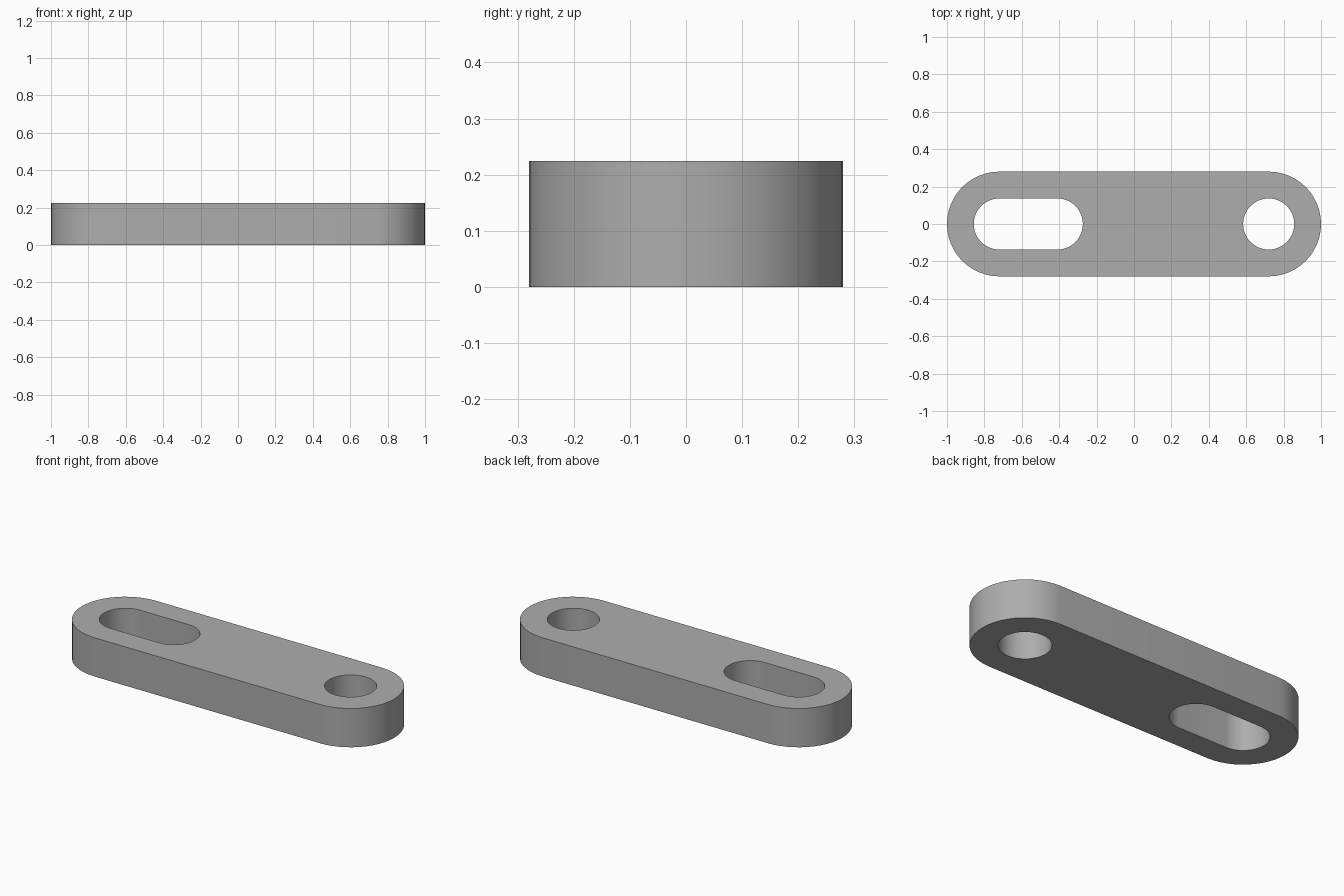
import bpy, bmesh, math

HEIGHT = 0.224
SIDES = 24  # segments per half circle

cube = bpy.data.objects.get("Cube")
if cube:
    bpy.data.objects.remove(cube, do_unlink=True)

grey = bpy.data.materials.new("plain_grey")
grey.use_nodes = True
colour = (0.42, 0.42, 0.42, 1)
grey.diffuse_color = colour
grey.node_tree.nodes["Principled BSDF"].inputs["Base Color"].default_value = colour


def stadium(x0, x1, radius):
    """Outline of a rounded slot between two centres; a circle if they match."""
    points = []
    for centre, start in ((x1, -math.pi / 2), (x0, math.pi / 2)):
        for i in range(SIDES + 1):
            a = start + math.pi * i / SIDES
            points.append((centre + radius * math.cos(a), radius * math.sin(a)))
    return points


def prism(name, outline, bottom, top):
    bm = bmesh.new()
    face = bm.faces.new([bm.verts.new((x, y, bottom)) for x, y in outline])
    grown = bmesh.ops.extrude_face_region(bm, geom=[face])
    moved = [g for g in grown["geom"] if isinstance(g, bmesh.types.BMVert)]
    bmesh.ops.translate(bm, verts=moved, vec=(0, 0, top - bottom))
    bmesh.ops.remove_doubles(bm, verts=bm.verts[:], dist=1e-5)
    bmesh.ops.recalc_face_normals(bm, faces=bm.faces[:])
    mesh = bpy.data.meshes.new(name)
    bm.to_mesh(mesh)
    bm.free()
    mesh.materials.append(grey)
    obj = bpy.data.objects.new(name, mesh)
    bpy.context.collection.objects.link(obj)
    return obj


# Rounded bar
bar = prism("link_bar", stadium(-0.72, 0.72, 0.28), 0, HEIGHT)

# Long slot on one end, round hole on the other
for name, x0, x1 in (("slot_cutter", -0.72, -0.41), ("hole_cutter", 0.72, 0.72)):
    cutter = prism(name, stadium(x0, x1, 0.1365), -0.1, HEIGHT + 0.1)
    cutter.hide_render = True
    cutter.hide_set(True)
    cut = bar.modifiers.new(name, "BOOLEAN")
    cut.operation = "DIFFERENCE"
    cut.solver = "EXACT"
    cut.object = cutter

# Smooth walls with crisp rims
bpy.ops.object.select_all(action="DESELECT")
bar.select_set(True)
bpy.context.view_layer.objects.active = bar
for modifier in list(bar.modifiers):
    bpy.ops.object.modifier_apply(modifier=modifier.name)
bpy.ops.object.shade_smooth_by_angle(angle=math.radians(30))
